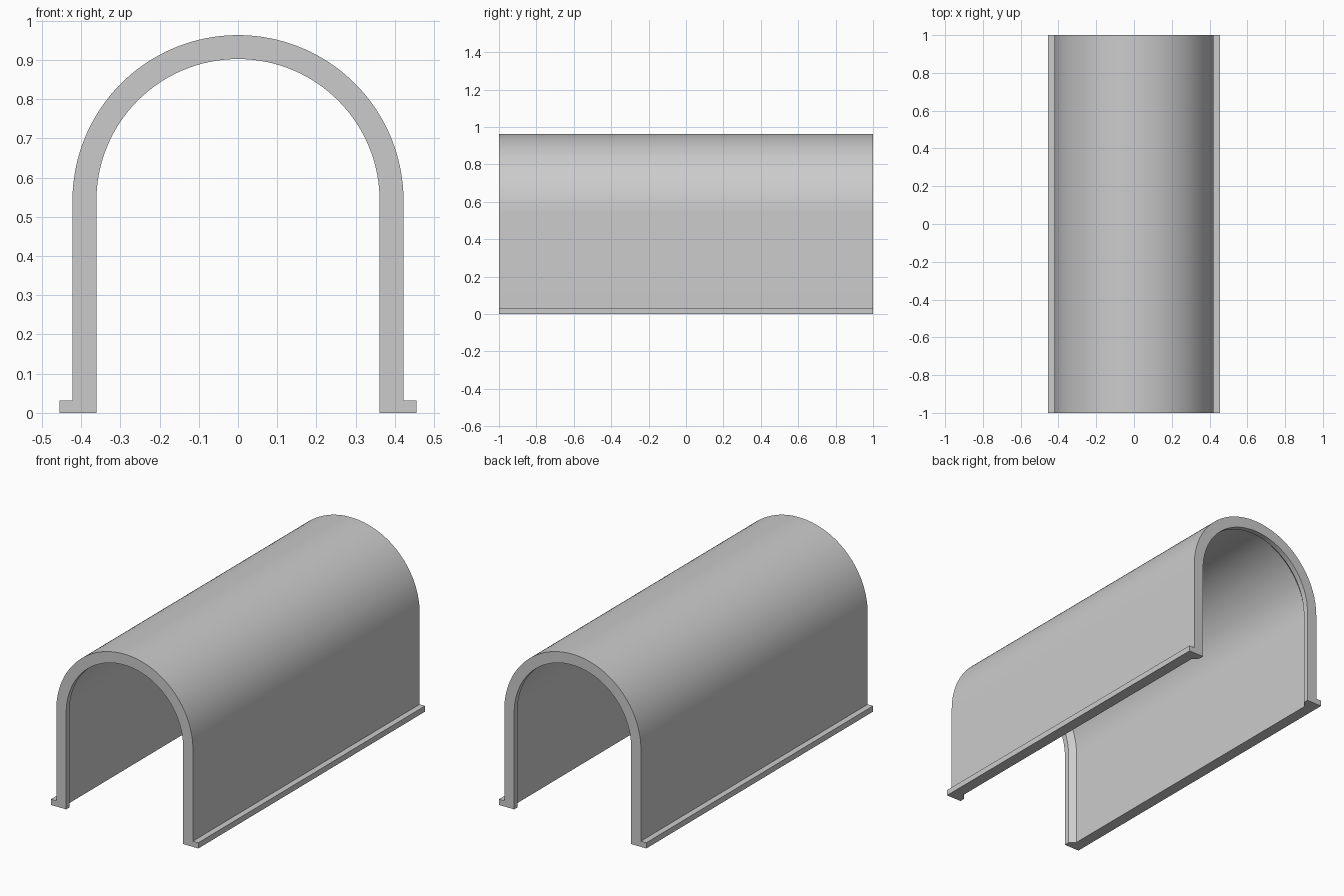
import bpy
import bmesh
import math

cube = bpy.data.objects.get("Cube")
if cube:
    bpy.data.objects.remove(cube, do_unlink=True)

OUTER, LIP, RECESS = 0.422, 0.361, 0.391   # outer, end lip and inner wall radii
SPRING = 0.541                             # height where the arch begins
FOOT_X, FOOT_Z = 0.455, 0.032
SEGMENTS = 64

grey = bpy.data.materials.new("plain grey")
grey.use_nodes = True
colour = (0.6, 0.6, 0.6, 1)
grey.diffuse_color = colour
grey.node_tree.nodes["Principled BSDF"].inputs["Base Color"].default_value = colour


def arch(radius):
    """Half circle from the -x side over the top to the +x side."""
    angles = [math.pi * (1 - i / SEGMENTS) for i in range(SEGMENTS + 1)]
    return [(radius * math.cos(a), SPRING + radius * math.sin(a)) for a in angles]


def section(inner):
    """Closed outline of the tunnel wall with its two flanged feet."""
    left_foot = [(-FOOT_X, 0), (-FOOT_X, FOOT_Z), (-OUTER, FOOT_Z)]
    right_foot = [(-x, z) for x, z in reversed(left_foot)]
    return (left_foot + arch(OUTER) + right_foot
            + [(inner, 0)] + arch(inner)[::-1] + [(-inner, 0)])


# Sections along the length: flat lip, chamfer, recessed wall, chamfer, lip
half = [(-1, LIP), (-0.97, LIP), (-0.94, RECESS)]
stations = half + [(-y, r) for y, r in reversed(half)]

bm = bmesh.new()
rings = [[bm.verts.new((x, y, z)) for x, z in section(r)] for y, r in stations]
for a, b in zip(rings, rings[1:]):
    for i in range(len(a)):
        j = (i + 1) % len(a)
        bm.faces.new((a[i], a[j], b[j], b[i]))
bm.faces.new(rings[0])
bm.faces.new(rings[-1][::-1])
bmesh.ops.recalc_face_normals(bm, faces=bm.faces)

mesh = bpy.data.meshes.new("arched_cover")
bm.to_mesh(mesh)
bm.free()
mesh.materials.append(grey)
cover = bpy.data.objects.new("arched_cover", mesh)
bpy.context.collection.objects.link(cover)

# Smooth arch with crisp edges
bpy.ops.object.select_all(action="DESELECT")
cover.select_set(True)
bpy.context.view_layer.objects.active = cover
bpy.ops.object.shade_smooth_by_angle(angle=math.radians(30))
